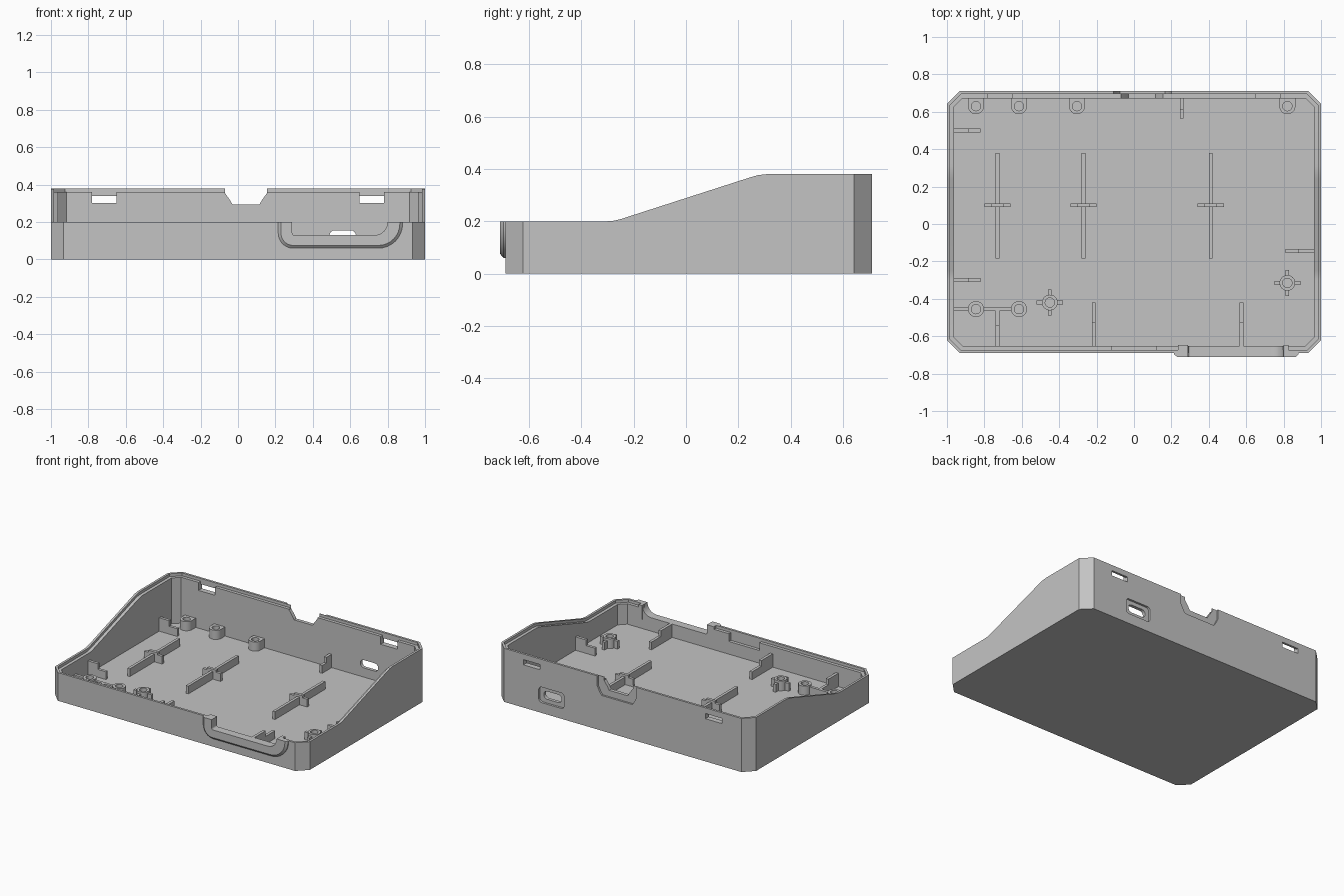
import bpy, bmesh
from math import cos, sin, pi, radians

cube = bpy.data.objects.get("Cube")
if cube:
    bpy.data.objects.remove(cube)

grey = bpy.data.materials.new("matte_grey")
grey.use_nodes = True
GREY = (0.55, 0.55, 0.55, 1)
grey.diffuse_color = GREY
grey.node_tree.nodes["Principled BSDF"].inputs["Base Color"].default_value = GREY

FLOOR = 0.035
XI, YF, YB = 0.962, -0.652, 0.672   # inner wall faces


def prism(name, pts, axis, lo, hi, end_pts=None):
    """Extrude a 2D outline along an axis, optionally to a different end outline."""
    put = {"x": lambda a, b, t: (t, a, b),
           "y": lambda a, b, t: (a, t, b),
           "z": lambda a, b, t: (a, b, t)}[axis]
    bm = bmesh.new()
    r0 = [bm.verts.new(put(a, b, lo)) for a, b in pts]
    r1 = [bm.verts.new(put(a, b, hi)) for a, b in (end_pts or pts)]
    bm.faces.new(r0)
    bm.faces.new(r1[::-1])
    n = len(r0)
    for i in range(n):
        j = (i + 1) % n
        bm.faces.new((r0[j], r0[i], r1[i], r1[j]))
    bmesh.ops.recalc_face_normals(bm, faces=bm.faces)
    me = bpy.data.meshes.new(name)
    bm.to_mesh(me)
    bm.free()
    me.materials.append(grey)
    ob = bpy.data.objects.new(name, me)
    bpy.context.collection.objects.link(ob)
    return ob


def box(name, x0, x1, y0, y1, z0, z1):
    return prism(name, [(x0, y0), (x1, y0), (x1, y1), (x0, y1)], "z", z0, z1)


def combine(ob, tool, op="DIFFERENCE"):
    """Apply a boolean and discard the tool object."""
    m = ob.modifiers.new("bool", "BOOLEAN")
    m.operation, m.object, m.solver = op, tool, "EXACT"
    bpy.context.view_layer.objects.active = ob
    bpy.ops.object.modifier_apply(modifier=m.name)
    bpy.data.objects.remove(tool)
    return ob


def smooth(ob):
    bpy.ops.object.select_all(action="DESELECT")
    ob.select_set(True)
    bpy.context.view_layer.objects.active = ob
    bpy.ops.object.shade_smooth_by_angle(angle=radians(30))


def arc(cx, cy, r, a0, a1, n=8):
    return [(cx + r * cos(radians(a0 + (a1 - a0) * i / n)),
             cy + r * sin(radians(a0 + (a1 - a0) * i / n))) for i in range(n + 1)]


def cup(x0, x1, z0, rl, rr, top):
    """Open-top outline with rounded lower corners."""
    return ([(x0, top)] + arc(x0 + rl, z0 + rl, rl, 180, 270)
            + arc(x1 - rr, z0 + rr, rr, 270, 360) + [(x1, top)])


def round_rect(cx, cz, w, h, r):
    out = []
    for sx, sz, a in ((1, 1, 0), (-1, 1, 90), (-1, -1, 180), (1, -1, 270)):
        out += arc(cx + sx * (w / 2 - r), cz + sz * (h / 2 - r), r, a, a + 90, 6)
    return out


def footprint(d):
    """Chamfered rectangle of the case, inset by d."""
    x, y0, y1, c = 1 - d, -0.69 + d, 0.71 - d, 0.068 - 0.586 * d
    return [(-x + c, y0), (x - c, y0), (x, y0 + c), (x, y1 - c),
            (x - c, y1), (-x + c, y1), (-x, y1 - c), (-x, y0 + c)]


def above(drop):
    """Side outline of everything above the sloping rim, lowered by drop."""
    rim = [(-1, 0.2), (-0.3, 0.2), (-0.275, 0.202), (-0.25, 0.208), (0.24, 0.366),
           (0.275, 0.376), (0.31, 0.38), (1, 0.38)]
    return [(y, z - drop) for y, z in rim] + [(1, 0.6), (-1, 0.6)]


# Case shell: tray with sloping rim and an inner ledge
case = prism("case_shell", footprint(0), "z", 0, 0.5)
# Front port surround with bevelled edge
bump = prism("port_surround", cup(0.215, 0.88, 0.06, 0.08, 0.13, 0.22), "y", -0.68, -0.697)
lip = prism("surround_lip", cup(0.215, 0.88, 0.06, 0.08, 0.13, 0.22), "y", -0.697, -0.71,
            cup(0.23, 0.865, 0.075, 0.065, 0.115, 0.22))
combine(case, prism("rim_cut", above(0), "x", -1.1, 1.1))
for part in (bump, lip):
    combine(part, box("trim", 0, 1, -0.8, -0.6, 0.2, 0.3))
combine(bump, lip, "UNION")
combine(case, prism("cavity", footprint(0.038), "z", FLOOR, 0.6))
ledge = prism("ledge_cut", footprint(0.016), "z", 0.1, 0.6)
combine(ledge, prism("ledge_slope", above(0.02), "x", -1.1, 1.1), "INTERSECT")
combine(case, ledge)
combine(case, bump, "UNION")

# Full-height cheeks beside the front port
for x0, x1 in ((0.235, 0.29), (0.80, 0.825)):
    combine(case, box("port_cheek", x0, x1, -0.69, -0.648, 0.1, 0.2), "UNION")
combine(case, prism("port_cut", cup(0.29, 0.80, 0.13, 0.012, 0.07, 0.5), "y", -0.8, -0.6))

# Cable notch in the back wall, with a shallow recess around it
def notch(x0, x1, z0, c):
    return [(x0, 0.5), (x0, z0 + 0.06), (x0 + c, z0 + c), (x0 + c + 0.015, z0),
            (x1 - c - 0.015, z0), (x1 - c, z0 + c), (x1, z0 + 0.06), (x1, 0.5)]

combine(case, prism("notch_cut", notch(-0.07, 0.155, 0.295, 0.025), "y", 0.6, 0.8))
combine(case, prism("notch_recess", notch(-0.11, 0.2, 0.25, 0.02), "y", 0.697, 0.8))

# Snap slots: open pocket inside, closed slot outside
for x in (-0.715, 0.715):
    combine(case, box("snap_pocket", x - 0.065, x + 0.065, 0.6, 0.694, 0.303, 0.37))
    combine(case, box("snap_slot", x - 0.065, x + 0.065, 0.6, 0.8, 0.303, 0.34))
combine(case, box("front_pocket", -0.12, 0.12, -0.674, -0.6, 0.125, 0.19))

# Connector opening in the back wall
combine(case, prism("connector_recess", round_rect(0.56, 0.128, 0.2, 0.11, 0.025), "y", 0.695, 0.8))
combine(case, prism("connector_hole", round_rect(0.56, 0.128, 0.14, 0.056, 0.027), "y", 0.6, 0.8))
smooth(case)

# Long floor ribs with short cross ribs
T, LOW = 0.01, FLOOR - 0.01
for x in (-0.73, -0.27, 0.41):
    box("floor_rib", x - T, x + T, -0.185, 0.38, LOW, 0.09)
    box("cross_rib", x - 0.07, x + 0.07, 0.1 - T, 0.1 + T, LOW, 0.09)
    box("cross_rib_top", x - 0.035, x + 0.035, 0.1 - T, 0.1 + T, 0.085, 0.105)


def gusset(axis, at, wall, tip):
    """Stepped support rib running from a wall towards the middle."""
    step = wall + (tip - wall) * 0.55
    pts = [(wall, LOW), (tip, LOW), (tip, 0.09), (step, 0.09), (step, 0.13), (wall, 0.13)]
    prism("wall_rib", pts, axis, at - T, at + T)


for y, wall, tip in ((0.5, -XI, -0.82), (-0.3, -XI, -0.82), (-0.145, XI, 0.81)):
    gusset("y", y, wall, tip)
for x, wall, tip in ((-0.73, YF, -0.45), (-0.215, YF, -0.42), (0.575, YF, -0.42), (0.255, YB, 0.565)):
    gusset("x", x, wall, tip)


def post(name, x, y, outline, top):
    ob = prism(name, outline, "z", LOW, top)
    combine(ob, prism("screw_hole", arc(x, y, 0.025, 0, 345, 23), "z", FLOOR, 0.3))
    smooth(ob)


# Screw bosses against the back wall
for x in (-0.845, -0.615, -0.305, 0.82):
    outline = [(x + 0.043, YB)] + [(x - 0.043, YB)] + arc(x, 0.63, 0.043, 180, 360, 12)
    post("back_boss", x, 0.63, outline, 0.1)

# Front left pair of posts joined by a rib
for x in (-0.845, -0.615):
    post("front_post", x, -0.455, arc(x, -0.455, 0.043, 0, 345, 23), 0.1)
for x0, x1 in ((-XI, -0.885), (-0.805, -0.655)):
    box("post_rib", x0, x1, -0.455 - T, -0.455 + T, LOW, 0.09)

# Free-standing posts with four fins
for x, y in ((-0.45, -0.42), (0.82, -0.315)):
    post("finned_post", x, y, arc(x, y, 0.042, 0, 345, 23), 0.105)
    for s in (-1, 1):
        a, b = sorted((s * 0.035, s * 0.07))
        box("post_fin", x + a, x + b, y - T, y + T, LOW, 0.09)
        box("post_fin", x - T, x + T, y + a, y + b, LOW, 0.09)
